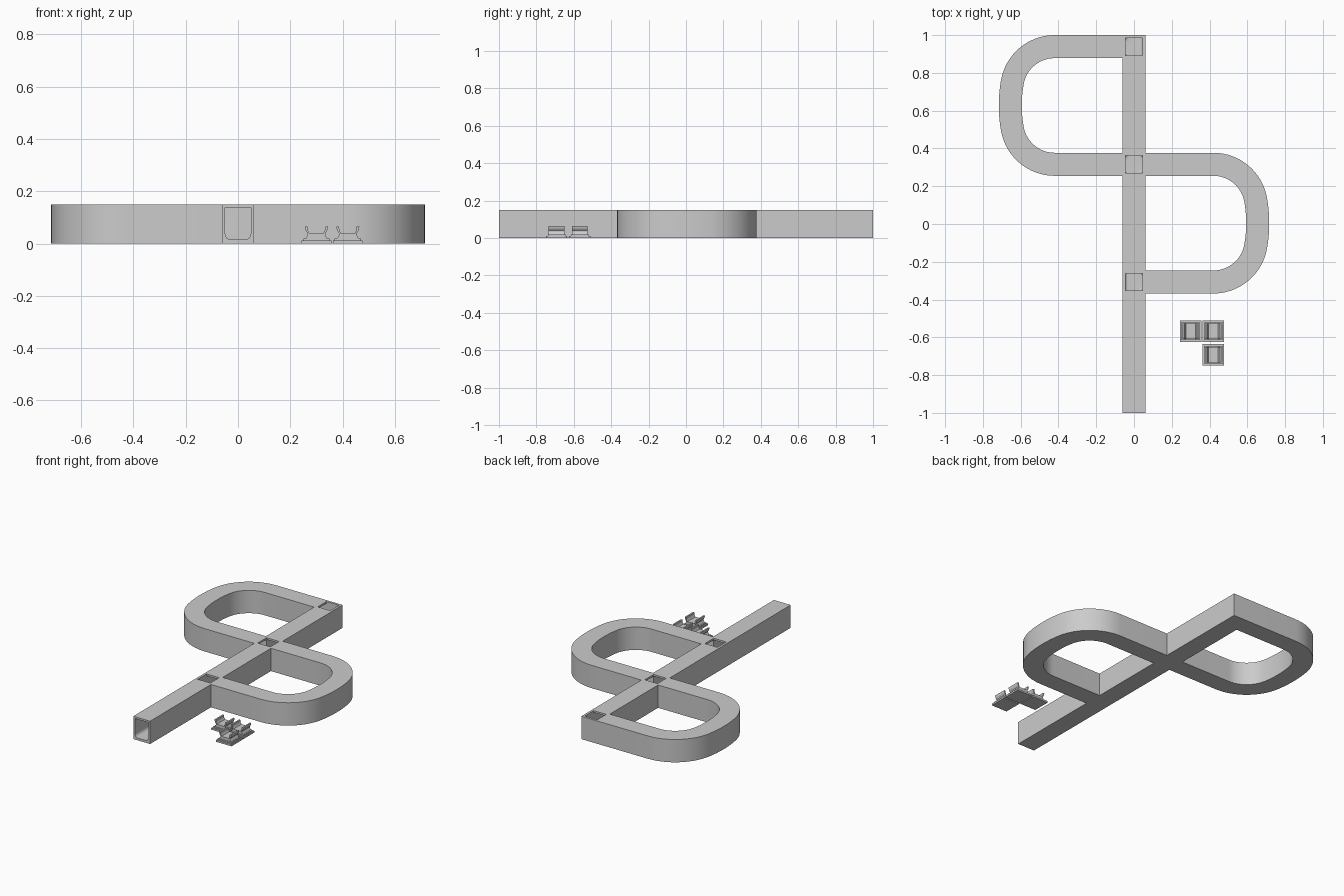
import bpy, bmesh, math

if "Cube" in bpy.data.objects:
    bpy.data.objects.remove(bpy.data.objects["Cube"])

W, H = 0.061, 0.15            # half width and height of the track
CW, Z0, Z1 = 0.049, 0.015, 0.138   # channel half width, floor, ceiling
C, S = 0.316, 0.623           # crossing y, distance between junctions
MID = C - S / 2               # middle of the right-hand loop

grey = bpy.data.materials.new("plain grey")
grey.diffuse_color = (0.6, 0.6, 0.6, 1)
grey.use_nodes = True
grey.node_tree.nodes["Principled BSDF"].inputs["Base Color"].default_value = grey.diffuse_color


def make(name, bm):
    bmesh.ops.recalc_face_normals(bm, faces=bm.faces)
    me = bpy.data.meshes.new(name)
    bm.to_mesh(me)
    bm.free()
    me.materials.append(grey)
    ob = bpy.data.objects.new(name, me)
    bpy.context.collection.objects.link(ob)
    return ob


def box(bm, x0, x1, y0, y1, z0, z1):
    vs = bmesh.ops.create_cube(bm, size=1)["verts"]
    for v in vs:
        v.co = (x0 + (v.co.x + .5) * (x1 - x0), y0 + (v.co.y + .5) * (y1 - y0),
                z0 + (v.co.z + .5) * (z1 - z0))


def loop_path(d, x0):
    """Right-hand loop from top to bottom, offset outward by d."""
    r, big, a, sx = 0.2275, 0.717, math.radians(80), 0.42
    pts = [(x0, C + d)]
    for i in range(17):                       # tight corner
        t = a * i / 16
        pts.append((sx + (r + d) * math.sin(t), C - r + (r + d) * math.cos(t)))
    cx = sx + (r - big) * math.sin(a)
    for i in range(1, 5):                     # gentle outer end
        t = a + (math.pi / 2 - a) * i / 4
        pts.append((cx + (big + d) * math.sin(t), MID + (big + d) * math.cos(t)))
    return pts + [(x, 2 * MID - y) for x, y in pts[-2::-1]]


def turn(pts):
    """Half turn about the crossing gives the left-hand loop."""
    return [(-x, 2 * C - y) for x, y in pts]


def sweep(name, rails):
    """Skin a closed section whose points each run along a rail."""
    bm = bmesh.new()
    rows = [[bm.verts.new(p) for p in rail] for rail in rails]
    n = len(rows)
    for j in range(n):
        a, b = rows[j], rows[(j + 1) % n]
        for i in range(len(a) - 1):
            bm.faces.new((a[i], a[i + 1], b[i + 1], b[i]))
    bm.faces.new([r[0] for r in rows])
    bm.faces.new([r[-1] for r in rows])
    return make(name, bm)


# Track body: outline with two openings, extruded upward
right_outer = loop_path(W, W)[::-1]
right_inner = loop_path(-W, W)
outline = [(-W, -1), (W, -1)] + right_outer + [(W, 1)] + turn(right_outer)
bm = bmesh.new()
for ring in (outline, right_inner, turn(right_inner)):
    vs = [bm.verts.new((x, y, 0)) for x, y in ring]
    for i in range(len(vs)):
        bm.edges.new((vs[i - 1], vs[i]))
bmesh.ops.triangle_fill(bm, use_beauty=True, edges=bm.edges[:], normal=(0, 0, 1))
ext = bmesh.ops.extrude_face_region(bm, geom=bm.faces[:])
for g in ext["geom"]:
    if isinstance(g, bmesh.types.BMVert):
        g.co.z = H
track = make("track", bm)

# Channel section with rounded floor corners
R = 0.022
section = [(CW, Z1), (-CW, Z1)]
for sign, order in ((-1, range(5)), (1, range(4, -1, -1))):
    for i in order:
        t = math.pi / 2 * i / 4
        section.append((sign * (CW - R + R * math.cos(t)), Z0 + R - R * math.sin(t)))

cutters = [sweep("bar_channel", [[(d, -1.05, z), (d, C + S + CW, z)] for d, z in section])]
for name, f in (("right_channel", list), ("left_channel", turn)):
    cutters.append(sweep(name, [[(x, y, z) for x, y in f(loop_path(d, 0))]
                                for d, z in section]))

# Square openings in the roof at each junction
bm = bmesh.new()
for y in (C - S, C, C + S):
    box(bm, -.046, .046, y - .046, y + .046, 0.1, 0.2)
cutters.append(make("roof_openings", bm))

for c in cutters:
    m = track.modifiers.new(c.name, "BOOLEAN")
    m.operation, m.solver, m.object = "DIFFERENCE", "EXACT", c
dg = bpy.context.evaluated_depsgraph_get()
hollow = bpy.data.meshes.new_from_object(track.evaluated_get(dg))
track.modifiers.clear()
track.data = hollow
for c in cutters:
    bpy.data.objects.remove(c)

bpy.ops.object.select_all(action="DESELECT")
track.select_set(True)
bpy.context.view_layer.objects.active = track
bpy.ops.object.shade_smooth_by_angle(angle=math.radians(30))

# Loose clip covers: stepped plate with a pair of springy arms
half = [(.042, .018), (.034, .032), (.034, .04), (.041, .05), (.044, .065),
        (.034, .065), (.032, .05), (.026, .038)]
profile = half + [(-x, z) for x, z in half[::-1]]
for k, (cx, cy) in enumerate(((.30, -.568), (.42, -.568), (.42, -.692))):
    bm = bmesh.new()
    box(bm, cx - .057, cx + .057, cy - .057, cy + .057, 0, .011)
    box(bm, cx - .05, cx + .05, cy - .047, cy + .047, .011, .019)
    make(f"clip_plate_{k + 1}", bm)
    sweep(f"clip_arms_{k + 1}", [[(cx + x, cy - .042, z), (cx + x, cy + .042, z)]
                                 for x, z in profile])
